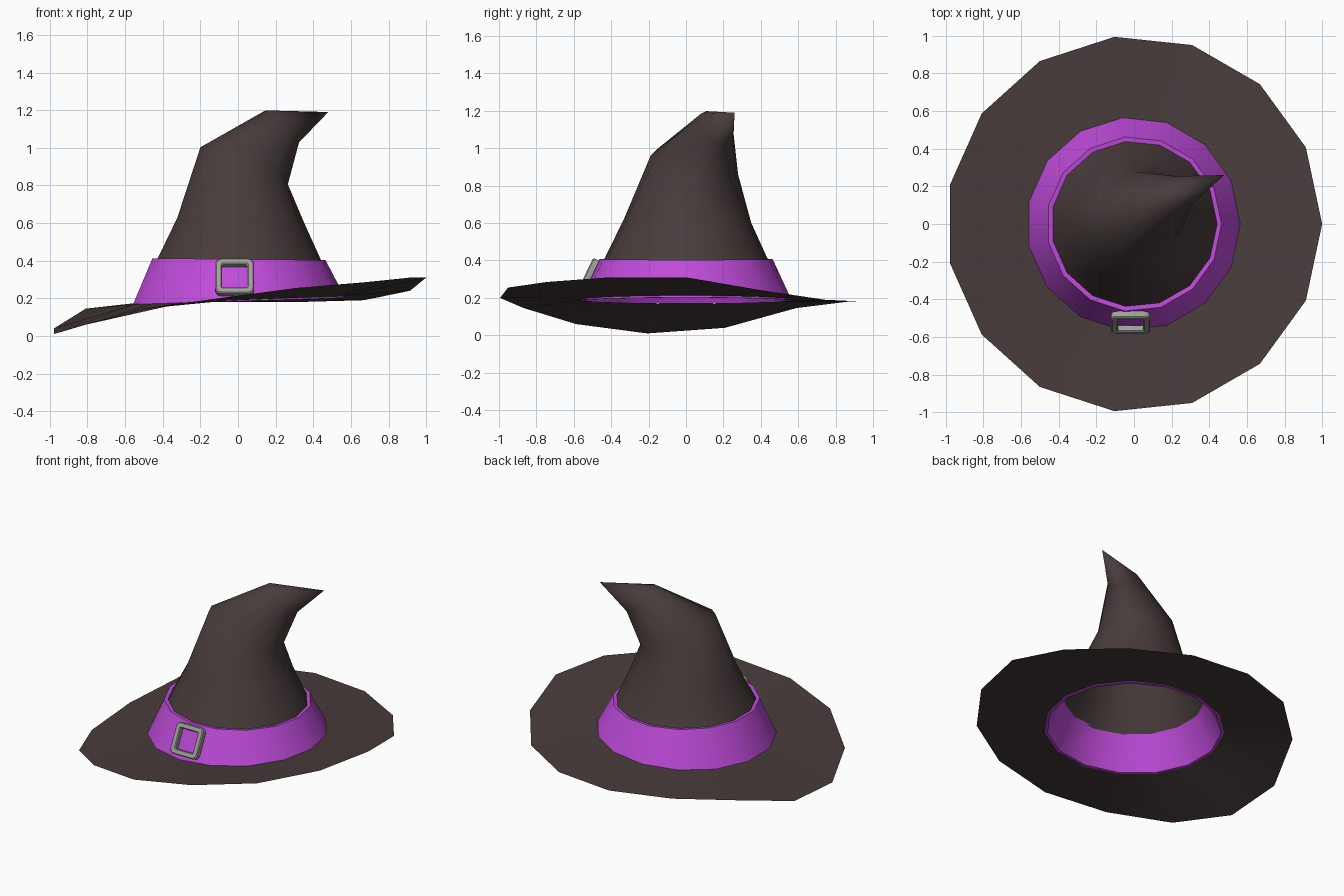
import bpy, bmesh
from math import cos, sin, tau, pi, radians
from mathutils import Vector, Matrix

cube = bpy.data.objects.get("Cube")
if cube:
    bpy.data.objects.remove(cube, do_unlink=True)

SIDES = 15


def material(name, rgb):
    m = bpy.data.materials.new(name)
    m.use_nodes = True
    m.diffuse_color = (*rgb, 1)
    bsdf = m.node_tree.nodes["Principled BSDF"]
    bsdf.inputs["Base Color"].default_value = (*rgb, 1)
    bsdf.inputs["Roughness"].default_value = 0.8
    return m


felt = material("dark brown felt", (0.064, 0.045, 0.043))
ribbon = material("purple ribbon", (0.52, 0.07, 0.70))
metal = material("grey metal", (0.36, 0.36, 0.33))


def finish(bm, name, mat, angle):
    me = bpy.data.meshes.new(name)
    bm.to_mesh(me)
    bm.free()
    me.materials.append(mat)
    ob = bpy.data.objects.new(name, me)
    bpy.context.collection.objects.link(ob)
    bpy.ops.object.select_all(action='DESELECT')
    ob.select_set(True)
    bpy.context.view_layer.objects.active = ob
    bpy.ops.object.shade_smooth_by_angle(angle=radians(angle))
    return ob


def loft(bm, rings, closed=False):
    """Skin neighbouring rings of points with quads."""
    loops = [[bm.verts.new(p) for p in ring] for ring in rings]
    pairs = list(zip(loops, loops[1:]))
    if closed:
        pairs.append((loops[-1], loops[0]))
    for a, b in pairs:
        n = len(a)
        for i in range(n):
            j = (i + 1) % n
            bm.faces.new((a[i], a[j], b[j], b[i]))
    return loops


def ring(radius, centre=(0, 0, 0), slope=(0, 0)):
    """A polygon whose height tilts with the given x and y slopes."""
    pts = []
    for k in range(SIDES):
        x, y = radius * cos(tau * k / SIDES), radius * sin(tau * k / SIDES)
        pts.append(Vector(centre) + Vector((x, y, slope[0] * x + slope[1] * y)))
    return pts


# Wavy brim: a single sheet with a drooping right and a raised left
edge_heights = [0.31, 0.24, 0.19, 0.18, 0.18, 0.18, 0.145, 0.04,
                0.01, 0.06, 0.145, 0.20, 0.255, 0.285, 0.31]
outer = ring(1.0)
for p, z in zip(outer, edge_heights):
    p.z = z
bm = bmesh.new()
loft(bm, [outer, ring(0.565, (0, 0, 0.19), (0.04, 0))])
finish(bm, "brim", felt, 40)

# Bent crown, ending in a point
bm = bmesh.new()
loops = loft(bm, [
    ring(0.445, (0, 0, 0.395)),
    ring(0.34, (0.01, 0.01, 0.615), (-0.03, -0.04)),
    ring(0.235, (0.03, 0.045, 0.90), (-0.40, -0.22)),
    ring(0.093, (0.232, 0.162, 1.11), (-0.85, -0.45)),
])
tip = bm.verts.new((0.48, 0.26, 1.19))
top = loops[-1]
for i in range(SIDES):
    bm.faces.new((top[i], top[(i + 1) % SIDES], tip))
finish(bm, "crown", felt, 60)

# Ribbon band with a thin wall
bm = bmesh.new()
loft(bm, [
    ring(0.57, (0, 0, 0.185), (0.03, 0)),
    ring(0.465, (0, 0, 0.408), (-0.01, 0)),
    ring(0.44, (0, 0, 0.405), (-0.01, 0)),
    ring(0.55, (0, 0, 0.185), (0.03, 0)),
], closed=True)
finish(bm, "band", ribbon, 40)


# Buckle: rounded square frame leaning against the band
def rounded_square(half, corner, depth):
    pts = []
    for q in range(4):
        a0 = q * pi / 2
        c = Vector((half - corner, half - corner, depth))
        c = Matrix.Rotation(a0, 3, 'Z') @ c
        for s in range(4):
            a = a0 + s * pi / 6
            pts.append(c + Vector((corner * cos(a), corner * sin(a), 0)))
    return pts


bm = bmesh.new()
loft(bm, [
    rounded_square(0.103, 0.03, -0.018),
    rounded_square(0.103, 0.03, 0.012),
    rounded_square(0.097, 0.026, 0.018),
    rounded_square(0.073, 0.008, 0.018),
    rounded_square(0.067, 0.006, 0.012),
    rounded_square(0.067, 0.006, -0.018),
], closed=True)
bm.normal_update()
bmesh.ops.recalc_face_normals(bm, faces=bm.faces)
buckle = finish(bm, "buckle", metal, 35)
buckle.location = (-0.018, -0.525, 0.313)
buckle.rotation_euler = (radians(64), 0, 0)
